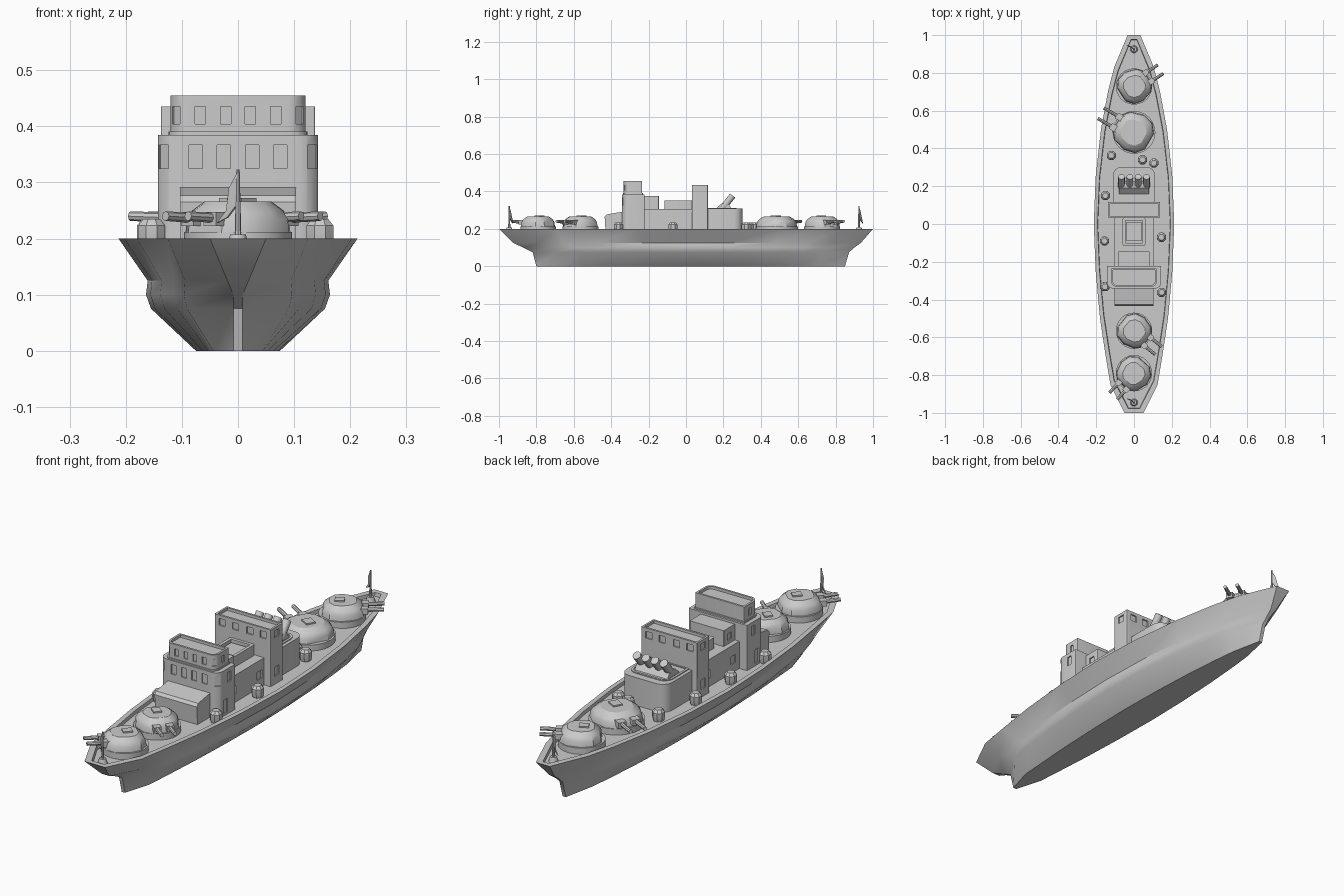
import bpy, bmesh, math
from mathutils import Matrix, Vector

if "Cube" in bpy.data.objects:
    bpy.data.objects.remove(bpy.data.objects["Cube"])

DECK = 0.185


def finish(name, bm, smooth=True):
    bmesh.ops.recalc_face_normals(bm, faces=bm.faces)
    me = bpy.data.meshes.new(name)
    bm.to_mesh(me)
    bm.free()
    ob = bpy.data.objects.new(name, me)
    bpy.context.collection.objects.link(ob)
    bpy.ops.object.select_all(action='DESELECT')
    ob.select_set(True)
    bpy.context.view_layer.objects.active = ob
    if smooth:
        bpy.ops.object.shade_smooth_by_angle(angle=math.radians(32))
    return ob


def loft(name, rings, matrix=Matrix()):
    """Skin a stack of equal-length rings and cap both ends."""
    bm = bmesh.new()
    rows = [[bm.verts.new(matrix @ Vector(p)) for p in r] for r in rings]
    n = len(rows[0])
    for a, b in zip(rows, rows[1:]):
        for i in range(n):
            j = (i + 1) % n
            bm.faces.new((a[i], a[j], b[j], b[i]))
    bm.faces.new(rows[0])
    bm.faces.new(rows[-1])
    return finish(name, bm)


def outline(w, y0, y1, rf, rb):
    """Rectangle in plan with separate front and back corner radii."""
    pts = []
    for cx, cy, r, a0 in ((w - rf, y0 + rf, rf, -90), (w - rb, y1 - rb, rb, 0),
                          (-w + rb, y1 - rb, rb, 90), (-w + rf, y0 + rf, rf, 180)):
        for k in range(5):
            a = math.radians(a0 + k * 22.5)
            pts.append((cx + r * math.cos(a), cy + r * math.sin(a)))
    return pts


def block(name, w, y0, y1, z1, z0=DECK, rf=0.003, rb=0.003, rim=0.0, drop=0.012, windows=()):
    o = outline(w, y0, y1, rf, rb)
    rings = [[(x, y, z) for x, y in o] for z in (z0, z1)]
    if rim:
        i = outline(w - rim, y0 + rim, y1 - rim, max(rf - rim, .002), max(rb - rim, .002))
        rings += [[(x, y, z) for x, y in i] for z in (z1, z1 - drop)]
    ob = loft(name, rings)
    if windows:
        # recessed windows: x, y, z, width, height, turn
        bm = bmesh.new()
        for x, y, z, ww, hh, turn in windows:
            m = (Matrix.Translation((x, y, z)) @ Matrix.Rotation(math.radians(turn), 4, 'Z')
                 @ Matrix.Diagonal((ww, 0.011, hh, 1)))
            bmesh.ops.create_cube(bm, size=1, matrix=m)
        cut = finish(name + "_cutter", bm, False)
        cut.hide_render = True
        mod = ob.modifiers.new("windows", 'BOOLEAN')
        mod.operation, mod.solver, mod.object = 'DIFFERENCE', 'EXACT', cut
        bpy.context.view_layer.objects.active = ob
        bpy.ops.object.modifier_apply(modifier=mod.name)
        bpy.data.objects.remove(cut)
    return ob


def rod(name, a, b, r1, r2, n=10):
    a, b = Vector(a), Vector(b)
    d = b - a
    bm = bmesh.new()
    m = Matrix.Translation((a + b) / 2) @ d.to_track_quat('Z', 'Y').to_matrix().to_4x4()
    bmesh.ops.create_cone(bm, cap_ends=True, segments=n, radius1=r1, radius2=r2,
                          depth=d.length, matrix=m)
    return finish(name, bm)


# hull with bulwark and recessed deck
T = (-1, -.85, -.7, -.5, -.25, 0, .25, .5, .7, .83, 1)
F = (.05, .125, .15, .18, .203, .213, .203, .175, .138, .105, .034)


def hull_ring(z, w, y0, y1, tip, inset=0.0):
    side = []
    for i, (t, f) in enumerate(zip(T, F)):
        k = tip if i in (0, len(T) - 1) else 1
        y = (y0 + y1) / 2 + t * (y1 - y0) / 2
        side.append((max(w * f / .213 * k - inset, .008 if not inset else .015), y, z))
    return side + [(-x, y, z) for x, y, z in reversed(side)]


loft("hull", [hull_ring(0, .075, -.80, .85, .1),
              hull_ring(.075, .155, -.82, .872, .1),
              hull_ring(.1, .164, -.87, .90, .2),
              hull_ring(.125, .161, -.925, .935, .5),
              hull_ring(.2, .213, -1, 1, 1),
              hull_ring(.2, .213, -.978, .978, 1, .02),
              hull_ring(DECK, .213, -.975, .975, 1, .022)])

# sloped shelter in front of the bridge
prof = ((-.43, DECK), (-.435, .265), (-.425, .277), (-.33, .293), (-.33, DECK))
loft("front_shelter", [[(x, y, z) for y, z in prof] for x in (-.103, .103)])

# bridge, two levels with rounded front corners
low, up = [], []
for x in (-.075, -.025, .025, .075):
    low.append((x, -.342, .346, .024, .042, 0))
for x in (-.067, -.022, .022, .067):
    up.append((x, -.333, .42, .019, .031, 0))
for s in (-1, 1):
    low += [(s * .1335, -.3325, .346, .024, .042, 45 * s),
            (s * .143, -.265, .346, .024, .042, 90), (s * .143, -.29, .225, .028, .06, 90)]
    up += [(s * .111, -.324, .42, .019, .031, 45 * s), (s * .12, -.275, .42, .019, .031, 90)]
block("bridge_lower", .143, -.342, -.222, .385, rf=.032, windows=low)
block("bridge_upper", .12, -.333, -.235, .455, z0=.38, rf=.03, rim=.009, windows=up)
block("bridge_ledge", .124, -.337, -.231, .391, z0=.383, rf=.03)

# middle deckhouse and funnel casing
sides = [(s * .105, y, .24, .032, .036, 90) for s in (-1, 1) for y in (-.18, .0)]
block("middle_house", .105, -.225, .04, .305, windows=sides)
block("rear_bridge_house", .083, -.225, -.145, .375, z0=.3,
      windows=[(s * .083, -.185, .335, .03, .03, 90) for s in (-1, 1)])
block("funnel_casing", .06, -.115, .032, .352, z0=.3, rim=.014, drop=.02, rf=.008, rb=.008)
block("funnel_grate", .04, -.09, .01, .342, z0=.325)

# aft tower with windows around the top
tw = [(x, y, .405, .03, .03, 0) for x in (-.1, -.035, .035, .1) for y in (.032, .117)]
tw += [(s * .137, .075, z, .034, h, 90) for s in (-1, 1) for z, h in ((.405, .03), (.24, .04))]
block("aft_tower", .137, .032, .117, .435, rim=.009, windows=tw)

# aft house with four launch tubes
block("aft_house", .112, .112, .302, .308, rb=.045)
block("launcher_mount", .097, .112, .27, .312, z0=.3, rb=.04, rim=.01, drop=.01)
loft("launcher_ramp", [[(x, y, z) for y, z in ((.15, .3), (.19, .335), (.225, .335), (.25, .3))]
                       for x in (-.08, .08)])
for i in range(4):
    x = -.066 + .044 * i
    rod("launch_tube", (x, .195, .31), (x, .25, .378), .0175, .0175, 12)

# twin-gun turrets: y, size, gun heading, barrel reach
PLAN = ((.088, .04), (.06, .072), (.0, .09), (-.05, .078), (-.08, .04))
PLAN = PLAN + tuple((x, -y) for x, y in reversed(PLAN))
for y, s, ang, reach in ((.728, 1, 33, .168), (.485, 1.18, 150, .203),
                         (-.565, 1, -39, .167), (-.79, 1, 228, .163)):
    m = Matrix.Translation((0, y, 0)) @ Matrix.Rotation(math.radians(ang), 4, 'Z')
    rod("turret_base", (0, y, DECK), (0, y, .212), .096 * s, .096 * s, 24)
    loft("turret_body", [[(px * k * s, py * k * s, z) for px, py in PLAN]
                         for z, k in ((.21, 1), (.235, .97), (.25, .87), (.266, .64))], m)
    loft("turret_hatch", [[(a * .02 * s - .01, b * .017 * s, z) for a, b in
                           ((1, 1), (-1, 1), (-1, -1), (1, -1))] for z in (.26, .272)], m)
    for e in (-1, 1):
        g = .027 * s * e
        loft("gun_housing", [[(x * s, g + b * .015 * s, z) for b, z in
                              ((-1, .222), (1, .222), (1, .247), (-1, .247))]
                             for x in (.05, .105)], m)
        rod("gun_barrel", m @ Vector((.07 * s, g, .236)), m @ Vector((reach, g, .24)),
            .0095, .0085, 8)

# octagonal deck lockers
for x, y in ((-.12, .363), (.045, .34), (.105, .322), (-.152, .15),
             (.145, -.07), (-.156, -.09), (-.154, -.332), (.146, -.362)):
    loft("deck_pod", [[(x + r * math.cos(math.pi * (k + .5) / 4),
                        y + r * math.sin(math.pi * (k + .5) / 4), z) for k in range(8)]
                      for z, r in ((DECK, .022), (.2, .026), (.223, .026), (.235, .016))])

# flagstaffs with drooping flags at both ends
for y in (-.945, .925):
    rod("staff_foot", (0, y, DECK), (0, y, .207), .02, .014, 12)
    rod("flagstaff", (0, y, .2), (0, y, .323), .006, .003, 8)
    loft("flag", [[(x - d, y + q - d, z) for x, q, z in
                   ((0, 0, .318), (-.015, .008, .29), (-.02, .016, .25), (-.036, .02, .228),
                    (-.018, .012, .238), (0, 0, .262))] for d in (-.0015, .0015)])
